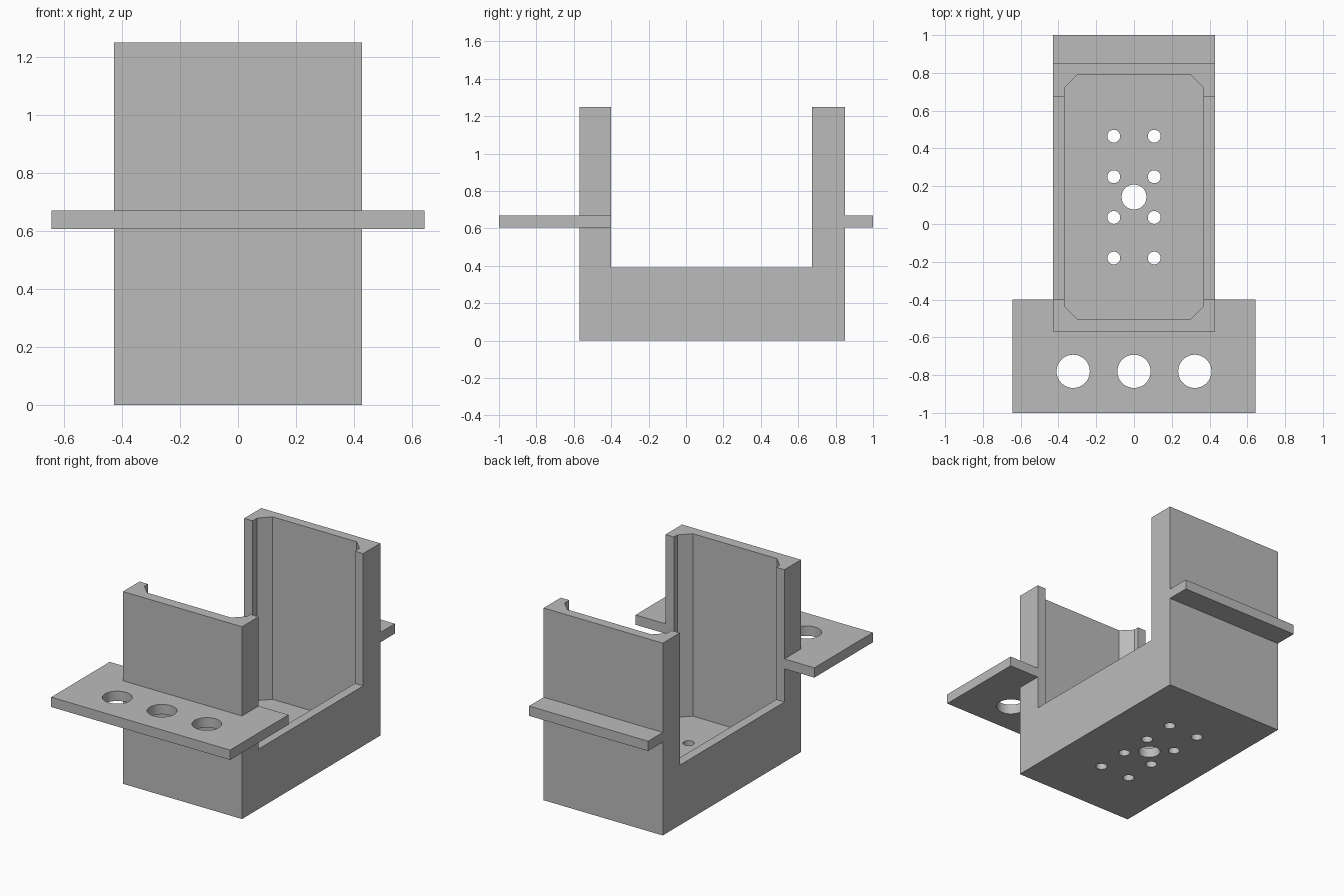
import bpy
import bmesh
import math
from mathutils import Matrix

cube = bpy.data.objects.get("Cube")
if cube:
    bpy.data.objects.remove(cube, do_unlink=True)

grey = bpy.data.materials.new("plain grey")
grey.use_nodes = True
grey.diffuse_color = (0.5, 0.5, 0.5, 1)
grey.node_tree.nodes["Principled BSDF"].inputs["Base Color"].default_value = grey.diffuse_color


def add_object(name, bm):
    bmesh.ops.recalc_face_normals(bm, faces=bm.faces)
    mesh = bpy.data.meshes.new(name)
    bm.to_mesh(mesh)
    bm.free()
    mesh.materials.append(grey)
    obj = bpy.data.objects.new(name, mesh)
    bpy.context.collection.objects.link(obj)
    return obj


def box(name, half_x, y0, y1, z0, z1, chamfer=0):
    """Box centred on x, with optional chamfers on its upright edges."""
    bm = bmesh.new()
    bmesh.ops.create_cube(bm, size=1)
    for v in bm.verts:
        v.co.x *= 2 * half_x
        v.co.y = y0 if v.co.y < 0 else y1
        v.co.z = z0 if v.co.z < 0 else z1
    if chamfer:
        upright = [e for e in bm.edges
                   if abs(e.verts[0].co.z - e.verts[1].co.z) > 0.01]
        bmesh.ops.bevel(bm, geom=upright, offset=chamfer, segments=1,
                        affect='EDGES', offset_type='OFFSET')
    return add_object(name, bm)


def drills(name, holes, z0, z1):
    """Upright cylinders, one for each (x, y, radius)."""
    bm = bmesh.new()
    for x, y, r in holes:
        bmesh.ops.create_cone(bm, cap_ends=True, segments=48, radius1=r,
                              radius2=r, depth=z1 - z0,
                              matrix=Matrix.Translation((x, y, (z0 + z1) / 2)))
    return add_object(name, bm)


def combine(target, tool, operation):
    mod = target.modifiers.new(tool.name, 'BOOLEAN')
    mod.operation = operation
    mod.solver = 'EXACT'
    mod.object = tool
    bpy.context.view_layer.objects.active = target
    bpy.ops.object.modifier_apply(modifier=mod.name)
    bpy.data.objects.remove(tool, do_unlink=True)


# Solid block with a wide front flange and a short rear flange
holder = box("open_sided_holder", 0.428, -0.57, 0.85, 0, 1.25)
combine(holder, box("front_flange", 0.643, -1, -0.35, 0.606, 0.67), 'UNION')
combine(holder, box("rear_flange", 0.428, 0.82, 1, 0.606, 0.67), 'UNION')

# Side openings, then the chamfered pocket
combine(holder, box("side_opening", 1, -0.4, 0.675, 0.39, 2), 'DIFFERENCE')
combine(holder, box("pocket", 0.368, -0.502, 0.788, 0.064, 2, 0.066), 'DIFFERENCE')

# Floor holes and flange mounting holes
floor_holes = [(0, 0.143, 0.066)]
floor_holes += [(side * 0.107, -0.18 + row * 0.215, 0.034)
                for side in (-1, 1) for row in range(4)]
combine(holder, drills("floor_drills", floor_holes, -0.1, 0.2), 'DIFFERENCE')
flange_holes = [(i * 0.322, -0.78, 0.088) for i in (-1, 0, 1)]
combine(holder, drills("flange_drills", flange_holes, 0.5, 0.8), 'DIFFERENCE')

# Smooth hole walls with crisp edges elsewhere
bpy.ops.object.select_all(action='DESELECT')
holder.select_set(True)
bpy.context.view_layer.objects.active = holder
bpy.ops.object.shade_smooth_by_angle(angle=math.radians(30))
